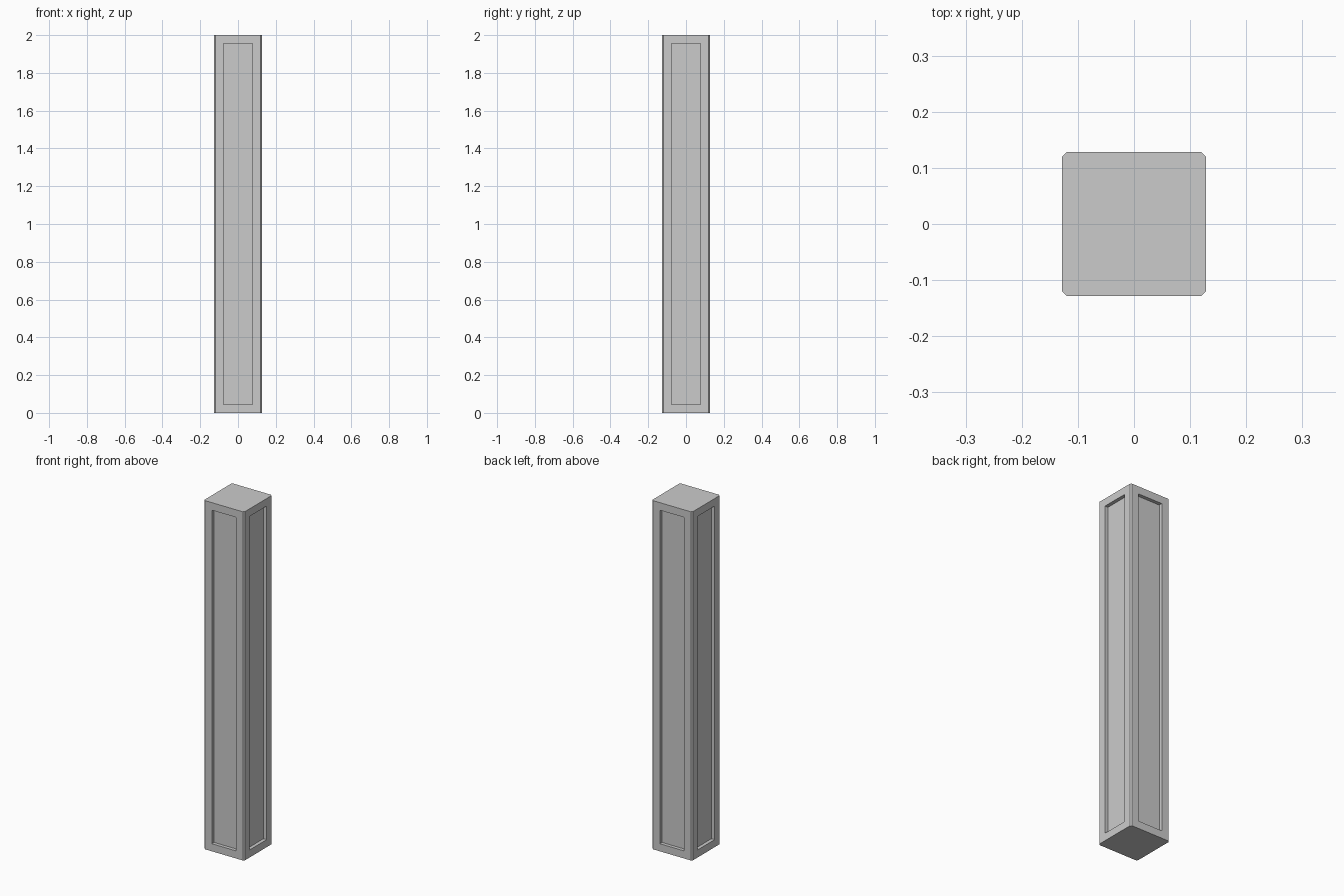
import bpy, bmesh

if "Cube" in bpy.data.objects:
    bpy.data.objects.remove(bpy.data.objects["Cube"])

HALF, CHAMFER, HEIGHT = 0.128, 0.008, 2.0
MARGIN, DEPTH = 0.0435, 0.02

bm = bmesh.new()

# Square shaft with chamfered corners
a, b = HALF, HALF - CHAMFER
outline = [(b, -a), (a, -b), (a, b), (b, a), (-b, a), (-a, b), (-a, -b), (-b, -a)]
base = bm.faces.new([bm.verts.new((x, y, 0)) for x, y in outline])
top = bmesh.ops.extrude_face_region(bm, geom=[base], use_keep_orig=True)
bmesh.ops.translate(bm, vec=(0, 0, HEIGHT),
                    verts=[v for v in top["geom"] if isinstance(v, bmesh.types.BMVert)])
bmesh.ops.recalc_face_normals(bm, faces=bm.faces)

# Sunken panel on each of the four wide sides
bm.normal_update()
sides = [f for f in bm.faces
         if abs(f.normal.z) < 0.1 and max(abs(f.normal.x), abs(f.normal.y)) > 0.99]
bmesh.ops.inset_individual(bm, faces=sides, thickness=MARGIN, use_even_offset=True)
for panel in bmesh.ops.extrude_discrete_faces(bm, faces=sides)["faces"]:
    panel.normal_update()
    bmesh.ops.translate(bm, vec=panel.normal * -DEPTH, verts=panel.verts)
bmesh.ops.recalc_face_normals(bm, faces=bm.faces)

mesh = bpy.data.meshes.new("panelled_post")
bm.to_mesh(mesh)
bm.free()
post = bpy.data.objects.new("panelled_post", mesh)
bpy.context.collection.objects.link(post)
